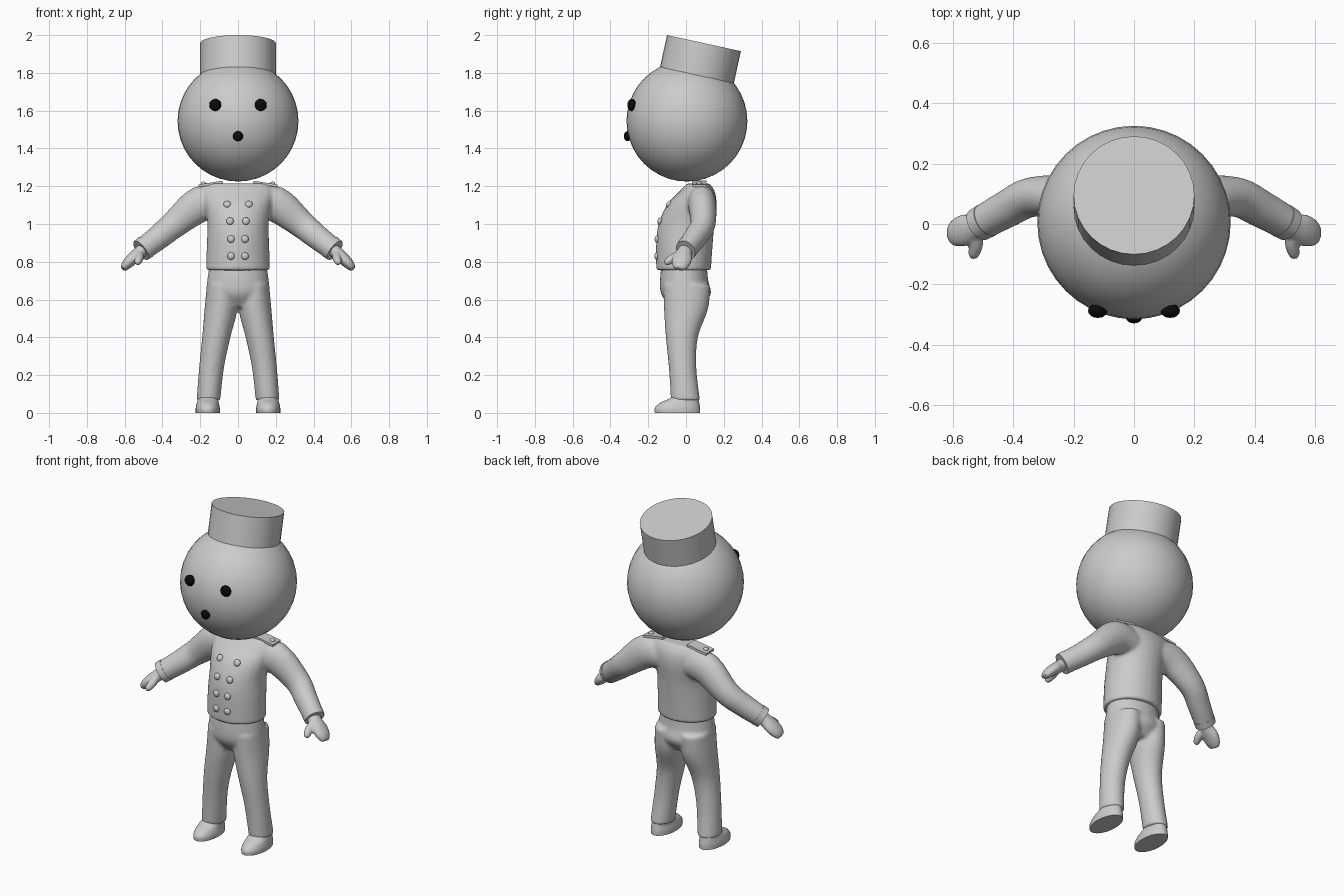
import bpy, bmesh, math
from mathutils import Vector, Matrix

if "Cube" in bpy.data.objects:
    bpy.data.objects.remove(bpy.data.objects["Cube"])


def material(name, rgb):
    m = bpy.data.materials.new(name)
    m.use_nodes = True
    m.diffuse_color = (*rgb, 1)
    m.node_tree.nodes["Principled BSDF"].inputs["Base Color"].default_value = (*rgb, 1)
    return m


grey = material("plain grey", (0.6, 0.6, 0.6))
black = material("black", (0.003, 0.003, 0.003))


def finish(name, bm, mat, fuse=0.0):
    """Turn a bmesh into a smooth object; fuse melts overlapping volumes together."""
    bmesh.ops.recalc_face_normals(bm, faces=bm.faces)
    me = bpy.data.meshes.new(name)
    bm.to_mesh(me)
    bm.free()
    me.materials.append(mat)
    for p in me.polygons:
        p.use_smooth = True
    me.set_sharp_from_angle(angle=math.radians(40))
    ob = bpy.data.objects.new(name, me)
    bpy.context.scene.collection.objects.link(ob)
    if fuse:
        r = ob.modifiers.new("fuse", 'REMESH')
        r.mode = 'VOXEL'
        r.voxel_size = fuse
        r.use_smooth_shade = True
        s = ob.modifiers.new("relax", 'SMOOTH')
        s.factor = 0.5
        s.iterations = 5
    return ob


def curve_through(rings, steps=4):
    """Catmull-Rom interpolation of ring parameters."""
    k = [Vector(r) for r in rings]
    k = [k[0] * 2 - k[1]] + k + [k[-1] * 2 - k[-2]]
    out = []
    for a, b, c, d in zip(k, k[1:], k[2:], k[3:]):
        for i in range(steps):
            t = i / steps
            out.append(0.5 * (2 * b + (c - a) * t + (2 * a - 5 * b + 4 * c - d) * t * t
                              + (3 * b - a - 3 * c + d) * t ** 3))
    return out + [k[-2]]


def loft(bm, rings, side=1, follow=False, seg=28):
    """Skin ellipses (x, y, z, half width, half depth); follow turns them along the path."""
    rows = curve_through(rings)
    pos = [Vector((r[0] * side, r[1], r[2])) for r in rows]
    loops = []
    for i, r in enumerate(rows):
        u, v = Vector((1, 0, 0)), Vector((0, 1, 0))
        if follow:
            n = (pos[min(i + 1, len(pos) - 1)] - pos[max(i - 1, 0)]).normalized()
            u = v.cross(n).normalized()
            v = n.cross(u)
        loops.append([bm.verts.new(pos[i] + u * r[3] * math.cos(a) + v * r[4] * math.sin(a))
                      for a in (math.tau * j / seg for j in range(seg))])
    for p, q in zip(loops, loops[1:]):
        for j in range(seg):
            bm.faces.new((p[j - 1], p[j], q[j], q[j - 1]))
    bm.faces.new(loops[0])
    bm.faces.new(loops[-1])


def ball(name, loc, radius, mat, scale=(1, 1, 1), tilt=0, seg=16):
    bm = bmesh.new()
    m = Matrix.Translation(loc) @ Matrix.Rotation(tilt, 4, 'X') @ Matrix.Diagonal((*scale, 1))
    bmesh.ops.create_uvsphere(bm, u_segments=seg, v_segments=seg // 2, radius=radius, matrix=m)
    return finish(name, bm, mat)


# Head and tilted hat
ball("head", (0, 0.005, 1.545), 0.32, grey, seg=40)
bm = bmesh.new()
tilt = Matrix.Rotation(math.radians(-12.3), 4, 'X')
bmesh.ops.create_cone(bm, cap_ends=True, segments=32, radius1=0.2, radius2=0.2, depth=0.19,
                      matrix=Matrix.Translation((0, 0.095, 1.9575)) @ tilt
                      @ Matrix.Translation((0, 0, -0.095)))
finish("hat", bm, grey)

# Face
ball("mouth", (0, -0.31, 1.465), 0.027, black, (1, 0.7, 1))
for side, tag in ((1, "left"), (-1, "right")):
    ball("eye_" + tag, (0.12 * side, -0.287, 1.63), 0.032, black, (1, 0.75, 1))

# Jacket: torso and sleeves melted together
bm = bmesh.new()
loft(bm, [(0, -0.013, 0.755, 0.17, 0.145), (0, -0.008, 0.9, 0.165, 0.15),
          (0, 0.003, 1.0, 0.162, 0.148), (0, 0.03, 1.1, 0.178, 0.132),
          (0, 0.058, 1.17, 0.19, 0.095), (0, 0.065, 1.215, 0.17, 0.06)])
for side in (1, -1):
    loft(bm, [(0.09, 0.08, 1.11, 0.08, 0.07), (0.2, 0.085, 1.105, 0.095, 0.075),
              (0.335, 0.09, 1.0, 0.074, 0.066), (0.42, 0.05, 0.93, 0.066, 0.062),
              (0.51, 0.0, 0.862, 0.06, 0.056)], side, True)
finish("jacket", bm, grey, 0.01)

# Trousers: hips and legs melted together
bm = bmesh.new()
loft(bm, [(0, -0.01, 0.79, 0.15, 0.12), (0, -0.01, 0.7, 0.163, 0.128),
          (0, 0.0, 0.63, 0.165, 0.132), (0, 0.0, 0.56, 0.11, 0.085)])
for side in (1, -1):
    loft(bm, [(0.085, 0.005, 0.68, 0.08, 0.125), (0.09, 0.0, 0.55, 0.087, 0.117),
              (0.115, -0.022, 0.4, 0.075, 0.085), (0.14, -0.018, 0.24, 0.066, 0.073),
              (0.157, -0.003, 0.065, 0.063, 0.077)], side)
finish("trousers", bm, grey, 0.01)

for side, tag in ((1, "left"), (-1, "right")):
    # Turned sleeve end
    bm = bmesh.new()
    loft(bm, [(0.487, 0.013, 0.88, 0.063, 0.058), (0.513, -0.002, 0.86, 0.061, 0.056)],
         side, True)
    finish("cuff_" + tag, bm, grey)

    # Mitten hand with thumb
    bm = bmesh.new()
    loft(bm, [(0.48, 0.01, 0.885, 0.035, 0.035), (0.525, -0.01, 0.845, 0.034, 0.042),
              (0.56, -0.02, 0.815, 0.032, 0.052), (0.59, -0.03, 0.785, 0.027, 0.046),
              (0.608, -0.037, 0.762, 0.016, 0.03)], side, True)
    loft(bm, [(0.525, -0.02, 0.845, 0.024, 0.024), (0.522, -0.065, 0.822, 0.023, 0.023),
              (0.53, -0.098, 0.8, 0.019, 0.019), (0.534, -0.112, 0.79, 0.01, 0.01)],
         side, True)
    finish("hand_" + tag, bm, grey, 0.006)

    # Flat-soled shoe
    bm = bmesh.new()
    loft(bm, [(0.16, -0.045, 0, 0.064, 0.12), (0.16, -0.045, 0.025, 0.064, 0.12),
              (0.16, -0.034, 0.053, 0.058, 0.104), (0.158, -0.012, 0.075, 0.054, 0.077),
              (0.157, -0.003, 0.1, 0.05, 0.06)], side)
    finish("shoe_" + tag, bm, grey)

    # Shoulder strap with its button
    bm = bmesh.new()
    bmesh.ops.create_cube(bm, size=1, matrix=Matrix.Translation((0.145 * side, 0.07, 1.212))
                          @ Matrix.Rotation(math.radians(9) * side, 4, 'Y')
                          @ Matrix.Diagonal((0.13, 0.075, 0.014, 1)))
    finish("shoulder_strap_" + tag, bm, grey)
    ball("strap_button_" + tag, (0.182 * side, 0.07, 1.214), 0.015, grey, (1, 1, 0.7))

    # Double row of jacket buttons
    rows = [(0.057, -0.09, 1.105, 30), (0.042, -0.138, 1.015, 12),
            (0.037, -0.153, 0.92, 3), (0.037, -0.155, 0.83, 0)]
    for i, (x, y, z, lean) in enumerate(rows):
        ball(f"button_{tag}_{i + 1}", (x * side, y, z), 0.02, grey, (1, 1, 0.65),
             math.radians(90 - lean))
